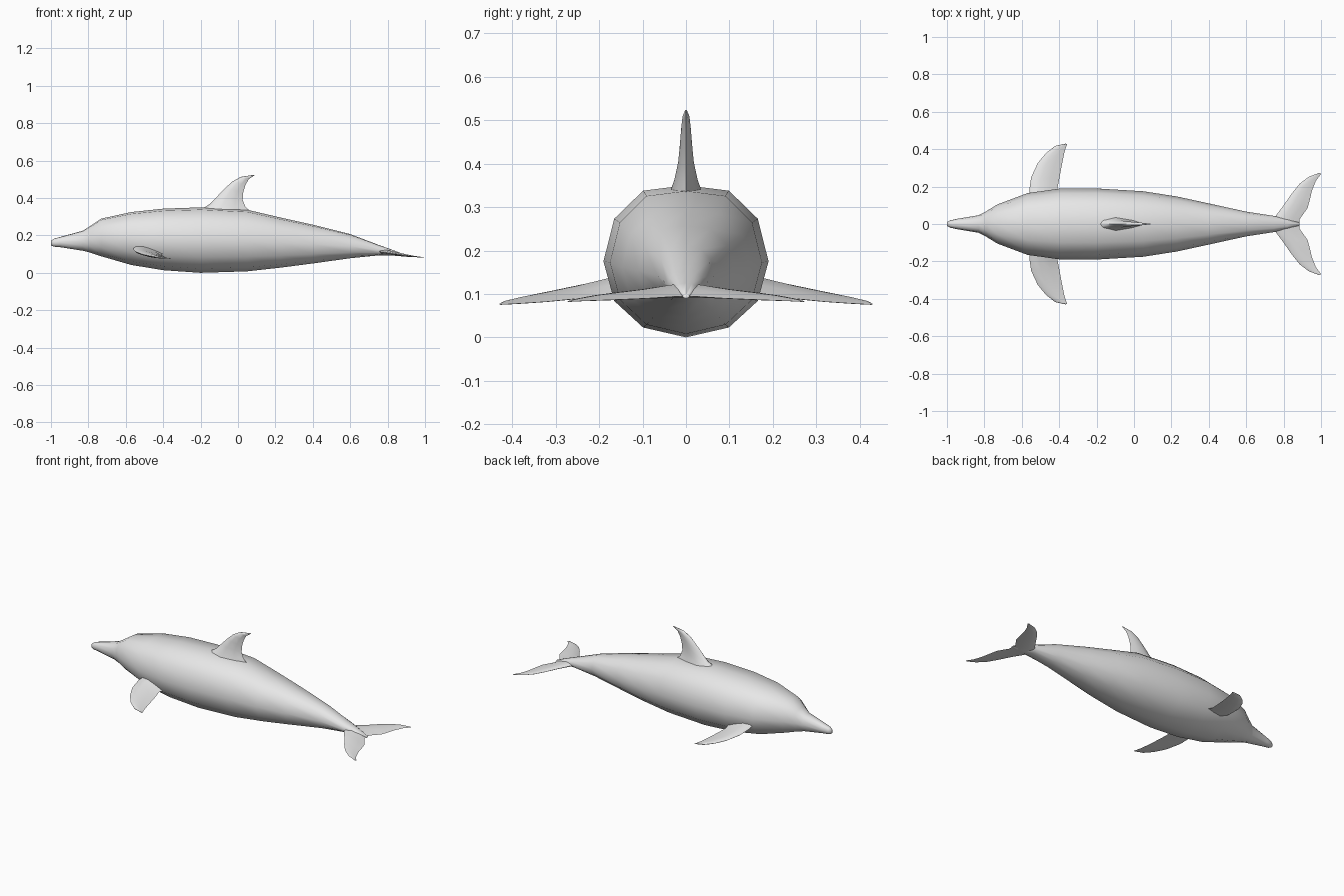
import bpy
import bmesh
from mathutils import Vector

grey = bpy.data.materials.new("soft grey")
grey.diffuse_color = (0.8, 0.8, 0.8, 1)


def loft(name, rings):
    """Skin a list of equal-length closed rings and cap both ends."""
    bm = bmesh.new()
    rows = [[bm.verts.new(p) for p in ring] for ring in rings]
    n = len(rows[0])
    for a, b in zip(rows, rows[1:]):
        for i in range(n):
            j = (i + 1) % n
            bm.faces.new((a[i], a[j], b[j], b[i]))
    bm.faces.new(rows[0])
    bm.faces.new(rows[-1])
    bmesh.ops.recalc_face_normals(bm, faces=bm.faces)
    mesh = bpy.data.meshes.new(name)
    bm.to_mesh(mesh)
    bm.free()
    mesh.materials.append(grey)
    obj = bpy.data.objects.new(name, mesh)
    bpy.context.collection.objects.link(obj)
    bpy.ops.object.select_all(action='DESELECT')
    obj.select_set(True)
    bpy.context.view_layer.objects.active = obj
    bpy.ops.object.shade_smooth_by_angle(angle=1.2)
    return obj


# chord fraction and thickness fraction round a fin section
SECTION = [(0, 0), (0.08, 0.55), (0.35, 1), (0.7, 0.6),
           (1, 0), (0.7, -0.6), (0.35, -1), (0.08, -0.55)]


def fin(name, stations, normal):
    """Stations are (leading point, trailing point, half thickness)."""
    rings = []
    for lead, trail, half in stations:
        a, b = Vector(lead), Vector(trail)
        rings.append([a.lerp(b, t) + Vector(normal) * half * k
                      for t, k in SECTION])
    return loft(name, rings)


# body: (x, top, bottom, half width), twelve-sided rings
BODY = [(-1.0, 0.172, 0.146, 0.010), (-0.985, 0.182, 0.14, 0.019),
        (-0.95, 0.192, 0.137, 0.027), (-0.83, 0.225, 0.118, 0.047),
        (-0.79, 0.25, 0.108, 0.068), (-0.73, 0.29, 0.088, 0.105),
        (-0.57, 0.325, 0.042, 0.165), (-0.40, 0.343, 0.014, 0.189),
        (-0.2, 0.35, 0.0, 0.19), (0.05, 0.337, 0.008, 0.175),
        (0.23, 0.295, 0.028, 0.147), (0.4, 0.257, 0.05, 0.110),
        (0.6, 0.207, 0.078, 0.066), (0.75, 0.150, 0.093, 0.043),
        (0.82, 0.125, 0.092, 0.026), (0.885, 0.1, 0.09, 0.008)]
HALF = [(0, -1), (0.52, -0.87), (0.87, -0.52), (1, 0),
        (0.87, 0.56), (0.52, 0.93), (0, 1)]
PROFILE = HALF + [(-y, z) for y, z in HALF[-2:0:-1]]
loft("body", [[(x, y * w, (t + b) / 2 + z * (t - b) / 2) for y, z in PROFILE]
              for x, t, b, w in BODY])

# dorsal fin
fin("dorsal_fin", [
    ((-0.22, 0, 0.325), (0.09, 0, 0.31), 0.042),
    ((-0.15, 0, 0.368), (0.04, 0, 0.352), 0.027),
    ((-0.11, 0, 0.41), (0.025, 0, 0.39), 0.018),
    ((-0.07, 0, 0.452), (0.028, 0, 0.43), 0.014),
    ((-0.03, 0, 0.488), (0.04, 0, 0.47), 0.011),
    ((0.015, 0, 0.513), (0.057, 0, 0.5), 0.008),
    ((0.085, 0, 0.524), (0.088, 0, 0.521), 0.002)], (0, 1, 0))

for side, s in (("left", -1), ("right", 1)):
    # pectoral fin
    fin(side + "_pectoral_fin", [
        ((-0.56, s * 0.13, 0.135), (-0.39, s * 0.13, 0.105), 0.024),
        ((-0.56, s * 0.18, 0.126), (-0.41, s * 0.19, 0.098), 0.019),
        ((-0.55, s * 0.25, 0.114), (-0.40, s * 0.24, 0.09), 0.014),
        ((-0.515, s * 0.325, 0.1), (-0.385, s * 0.32, 0.082), 0.01),
        ((-0.47, s * 0.38, 0.09), (-0.373, s * 0.38, 0.078), 0.007),
        ((-0.42, s * 0.418, 0.082), (-0.362, s * 0.415, 0.076), 0.004),
        ((-0.365, s * 0.43, 0.077), (-0.357, s * 0.427, 0.075), 0.001)],
        (0, 0, 1))
    # tail fluke
    fin(side + "_fluke", [
        ((0.74, 0, 0.115), (0.885, 0, 0.095), 0.016),
        ((0.755, s * 0.04, 0.114), (0.885, s * 0.025, 0.094), 0.014),
        ((0.8, s * 0.1, 0.107), (0.928, s * 0.085, 0.09), 0.01),
        ((0.845, s * 0.165, 0.1), (0.94, s * 0.13, 0.088), 0.008),
        ((0.885, s * 0.215, 0.094), (0.952, s * 0.18, 0.086), 0.006),
        ((0.935, s * 0.253, 0.088), (0.972, s * 0.23, 0.084), 0.003),
        ((0.99, s * 0.273, 0.083), (1.0, s * 0.268, 0.082), 0.001)],
        (0, 0, 1))
